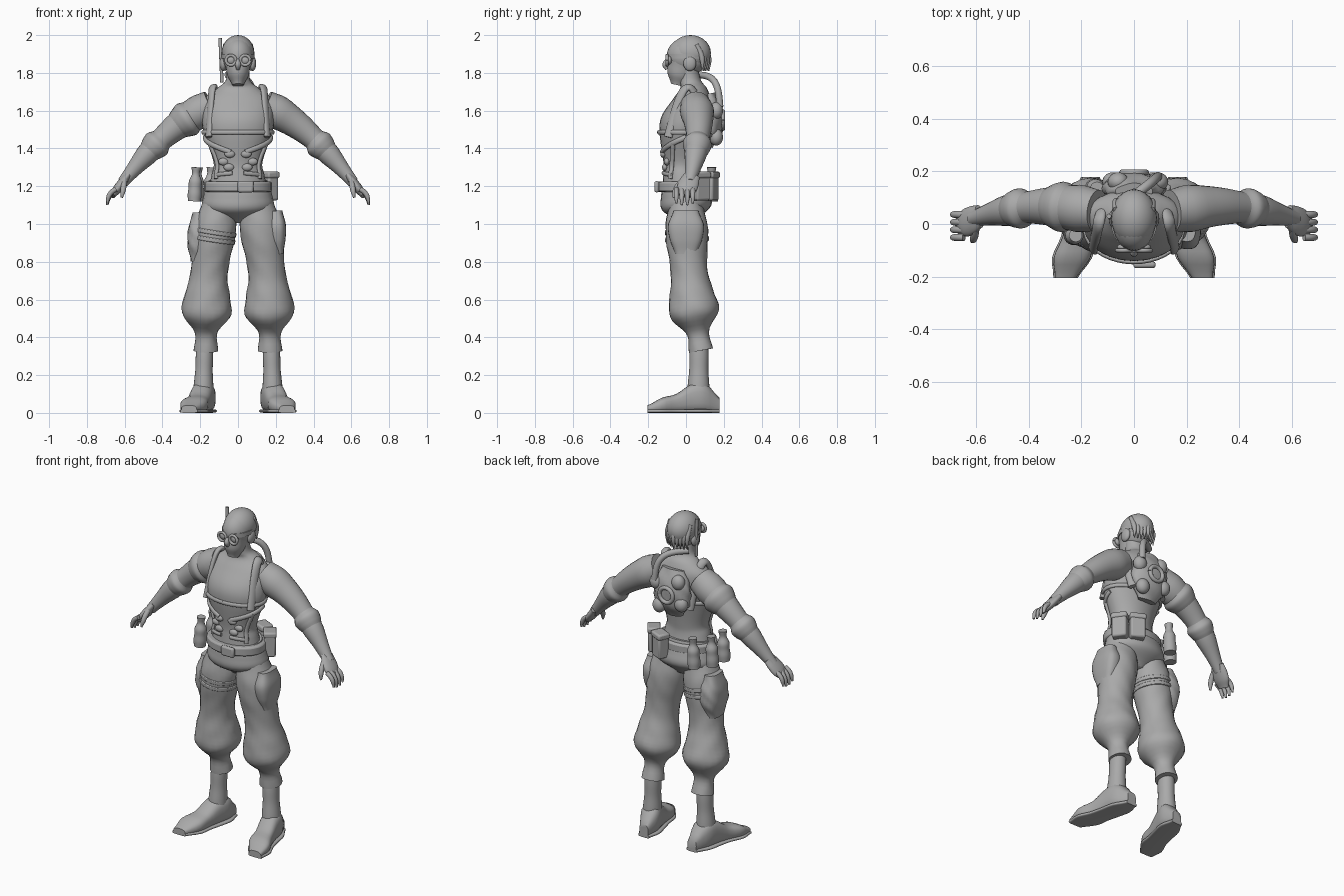
import bpy, bmesh, math
from mathutils import Vector, Matrix

cube = bpy.data.objects.get("Cube")
if cube:
    bpy.data.objects.remove(cube, do_unlink=True)

SHADE = (0.4, 0.4, 0.4, 1)
grey = bpy.data.materials.new("plain grey")
grey.use_nodes = True
grey.diffuse_color = SHADE
grey.node_tree.nodes["Principled BSDF"].inputs["Base Color"].default_value = SHADE


def finish(name, bm, mirror=False, bevel=0):
    bmesh.ops.recalc_face_normals(bm, faces=bm.faces)
    mesh = bpy.data.meshes.new(name)
    bm.to_mesh(mesh)
    bm.free()
    mesh.materials.append(grey)
    part = bpy.data.objects.new(name, mesh)
    bpy.context.collection.objects.link(part)
    bpy.ops.object.select_all(action='DESELECT')
    part.select_set(True)
    bpy.context.view_layer.objects.active = part
    bpy.ops.object.shade_smooth_by_angle(angle=math.radians(50))
    if bevel:
        soften = part.modifiers.new("soft edges", 'BEVEL')
        soften.width, soften.segments = bevel, 2
    if mirror:
        part.modifiers.new("mirror", 'MIRROR').use_mirror_merge = False


def skin(name, rings, **options):
    """Join closed rings of points into a capped surface."""
    bm = bmesh.new()
    loops = [[bm.verts.new(point) for point in ring] for ring in rings]
    for low, high in zip(loops, loops[1:]):
        for i, vert in enumerate(low):
            bm.faces.new((low[i - 1], vert, high[i], high[i - 1]))
    bm.faces.new(loops[0])
    bm.faces.new(loops[-1])
    finish(name, bm, **options)


def blend(values, count):
    """Sample a smooth curve through evenly spaced values."""
    result = []
    last = len(values) - 1
    for k in range(count):
        u = last * k / (count - 1)
        i = min(int(u), last - 1)
        f = u - i
        a, b = values[i], values[i + 1]
        slope_a = (b - values[max(i - 1, 0)]) / 2
        slope_b = (values[min(i + 2, last)] - a) / 2
        ease = f * f * (3 - 2 * f)
        result.append(a + (b - a) * ease + slope_a * f * (1 - f) ** 2 - slope_b * f * f * (1 - f))
    return result


def circle(power=1, sides=24):
    def bend(v):
        return math.copysign(abs(v) ** power, v)
    turns = [math.tau * i / sides for i in range(sides)]
    return [(bend(math.cos(a)), bend(math.sin(a)), a) for a in turns]


def arc(start, end, bow=(0, 0, 0)):
    """Path from start to end, pushed sideways by bow at its middle."""
    start, end, bow = Vector(start), Vector(end), Vector(bow)
    return lambda t: start.lerp(end, t) + bow * math.sin(math.pi * t)


def depthwise(point):
    return Vector((0, 1, 0))


def outward(point):
    return Vector((point.x, point.y, 0))


def sweep(name, path, widths, depth=1, span=(0, 1), facing=depthwise, steps=20,
          power=1, lump=0, flip=1, **options):
    """Carry an ellipse along a path; depth is its ratio in the facing direction."""
    first, final = span
    points = [path(first + (final - first) * i / (steps - 1)) for i in range(steps)]
    rings = []
    for i, (point, width) in enumerate(zip(points, blend(widths, steps))):
        along = (points[min(i + 1, steps - 1)] - points[max(i - 1, 0)]).normalized()
        side = facing(point).cross(along).normalized()
        out = along.cross(side) * depth
        ring = []
        for c, s, a in circle(power):
            size = width * (1 + lump * math.sin(5 * a + i))
            spot = point + (side * c + out * s) * size
            ring.append((spot.x * flip, spot.y, spot.z))
        rings.append(ring)
    skin(name, rings, **options)


def ball(name, loc, size, **options):
    bm = bmesh.new()
    place = Matrix.Translation(loc) @ Matrix.Diagonal((*size, 1))
    bmesh.ops.create_uvsphere(bm, u_segments=24, v_segments=14, radius=1, matrix=place)
    finish(name, bm, **options)


def box(name, loc, size, turn=0):
    bm = bmesh.new()
    place = (Matrix.Translation(loc) @ Matrix.Rotation(math.radians(turn), 4, 'Z')
             @ Matrix.Diagonal((*size, 1)))
    bmesh.ops.create_cube(bm, size=1, matrix=place)
    finish(name, bm, bevel=0.01)


def hoop(name, centre, radius, thickness, **options):
    """Upright ring facing the front or back."""
    def path(t):
        a = math.tau * t
        return Vector(centre) + Vector((math.cos(a), 0, math.sin(a))) * radius
    sweep(name, path, [thickness, thickness], **options)


# Torso and neck: height, depth position, half width, half depth
TORSO = [(1.14, -.01, .165, .12), (1.26, -.02, .14, .1), (1.33, -.02, .13, .1),
         (1.48, -.02, .18, .12), (1.57, 0, .19, .13), (1.66, .03, .18, .1),
         (1.72, .04, .11, .07), (1.76, .02, .065, .06), (1.84, .01, .06, .05)]


def torso_rows(count):
    return list(zip(*[blend(column, count) for column in zip(*TORSO)]))


skin("torso", [[(c * w, y + s * d, z) for c, s, a in circle()] for z, y, w, d in torso_rows(40)])
FINE = torso_rows(400)


def on_torso(angle, height, lift=0):
    """Point on the torso, angle in degrees from the front towards +x."""
    z, y, w, d = min(FINE, key=lambda row: abs(row[0] - height))
    a = math.radians(angle)
    return Vector(((w + lift) * math.sin(a), y - (d + lift) * math.cos(a), height))


def strap(name, start, end, width):
    def path(t):
        angle, height = Vector(start).lerp(Vector(end), t)
        return on_torso(angle, height, lift=.004)
    sweep(name, path, [width, width], depth=.7, facing=outward, mirror=True)


# Harness
sweep("shoulder_strap", arc((.155, -.095, 1.46), (.11, .12, 1.46), (0, 0, .265)), [.024, .024],
      depth=.6, facing=lambda p: p - Vector((0, 0, 1.5)), mirror=True)
strap("chest_strap", (0, 1.485), (180, 1.485), .012)
strap("rib_strap", (100, 1.46), (15, 1.38), .014)
strap("side_strap", (66, 1.43), (52, 1.24), .013)
strap("waist_strap", (12, 1.27), (58, 1.26), .011)
for angle, height in ((18, 1.37), (22, 1.3), (36, 1.33)):
    ball("stomach_pad", on_torso(angle, height), (.028, .016, .02), mirror=True)

# Backpack and its hose
sweep("backpack", arc((0, .11, 1.41), (0, .12, 1.69), (0, .02, 0)), [.06, .11, .12, .11, .07],
      depth=.5, lump=.04)
for x, z in ((-.08, 1.5), (.07, 1.46), (-.06, 1.63), (.09, 1.6)):
    ball("backpack_lump", (x, .16, z), (.04, .036, .045))
hoop("backpack_ring", (0, .195, 1.55), .045, .012)
sweep("breathing_hose", arc((-.06, .06, 1.79), (.09, .18, 1.62), (.04, .03, .05)), [.018, .018])

# Head, hair and face
ball("skull", (0, .01, 1.89), (.083, .112, .1))
sweep("jaw", arc((0, -.045, 1.735), (0, -.01, 1.88)), [.03, .055, .065, .075], depth=1.2)
ball("hair", (0, .024, 1.905), (.087, .108, .095))
for i in range(-4, 5):
    x = i * .017
    y = .12 - abs(i) * .009
    sweep("hair_lock", arc((x, y - .03, 1.95), (x, y, 1.81), (0, .015, 0)), [.012, .014, .003])
for x in (-.038, .038):
    hoop("goggle_rim", (x, -.1, 1.867), .026, .008)
ball("goggle_lens", (.038, -.088, 1.867), (.026, .014, .022), mirror=True)
sweep("goggle_band", arc((0, .01, 1.875), (0, .01, 1.9)), [.088, .088], depth=1.25, steps=2)
sweep("nose", arc((0, -.1, 1.87), (0, -.1, 1.82), (0, -.01, 0)), [.008, .015, .01])
ball("mouth", (0, -.08, 1.79), (.025, .012, .012))
ball("earpiece", (.078, .02, 1.85), (.018, .034, .04), mirror=True)
sweep("antenna", arc((-.085, .02, 1.75), (-.095, .03, 1.985)), [.009, .009])

# Arms and hands
arm = arc((.14, .05, 1.63), (.61, .02, 1.22), (0, .03, .05))
sweep("arm", arm, [.08, .09, .08, .07, .06, .06, .043, .03], mirror=True)
sweep("elbow_cuff", arm, [.06, .076, .07, .056], span=(.56, .72), mirror=True)
sweep("upper_arm_band", arm, [.08, .096, .084, .064], span=(.2, .42), flip=-1)
sweep("palm", arc((.585, .03, 1.255), (.665, -.01, 1.15)), [.02, .024, .024, .016],
      depth=2.2, mirror=True)
for i in range(4):
    y = .036 - i * .029
    tip = 1.11 - .01 * (i in (1, 2))
    sweep("finger", arc((.645, y, 1.185), (.692, y, tip), (.01, 0, .01)),
          [.013, .013, .012, .006], mirror=True)
sweep("thumb", arc((.6, -.02, 1.23), (.615, -.066, 1.14), (0, -.01, 0)),
      [.014, .015, .013, .006], mirror=True)

# Trousers
sweep("hips", arc((0, -.01, 1.23), (0, .01, 1.01)), [.155, .18, .18, .06], depth=.72)
leg = arc((.1, 0, 1.1), (.17, .08, .33), (.02, -.02, 0))
sweep("trouser_leg", leg, [.09, .11, .11, .1, .1, .12, .13, .06, .065], steps=36,
      lump=.015, mirror=True)
sweep("side_pocket", arc((.2, 0, 1.07), (.21, 0, .84)), [.035, .05, .045, .03],
      depth=1.9, power=.7)
sweep("thigh_pouch", arc((-.2, .02, 1.06), (-.21, .02, .8)), [.04, .06, .06, .04],
      depth=1.5, power=.7, lump=.03)
for t in (.17, .22):
    sweep("thigh_strap", leg, [.116, .116], span=(t, t + .03), flip=-1, steps=2, bevel=.004)

# Belt with pouches and canisters
sweep("belt", arc((0, -.015, 1.17), (0, -.015, 1.225)), [.18, .18], depth=.77, steps=2, bevel=.01)
box("buckle", (.04, -.155, 1.197), (.085, .025, .06))
for angle in (125, 155):
    spot = on_torso(angle, 1.2, lift=.05)
    box("belt_pouch", spot, (.085, .065, .15), turn=angle)
    box("pouch_flap", spot + Vector((0, 0, .06)), (.095, .075, .035), turn=angle)
for angle in (-80, -110, -140):
    base = on_torso(angle, 1.12, lift=.07)
    sweep("canister", arc(base, base + Vector((.01, 0, .18))),
          [.034, .037, .034, .034, .02, .025])

# Lower legs and shoes
sweep("shin", arc((.175, .07, .38), (.185, .065, .07)), [.043, .046, .046, .052, .055],
      depth=1.1, mirror=True)
sole_line = arc((.165, .178, 0), (.26, -.205, 0), (-.01, 0, 0))


def shoe(name, heights, power, grow=0):
    count = 16
    rings = []
    widths = blend([.03, .06, .06, .06, .07, .04], count)
    for i, (width, height) in enumerate(zip(widths, blend(heights, count))):
        middle = sole_line(i / (count - 1))
        rings.append([middle + Vector(((width + grow) * c, 0, height * (1 + s) / 2))
                      for c, s, a in circle(power)])
    skin(name, rings, mirror=True)


shoe("shoe", [.08, .16, .15, .1, .08, .04], .75)
shoe("sole", [.02, .02], .5, grow=.006)
